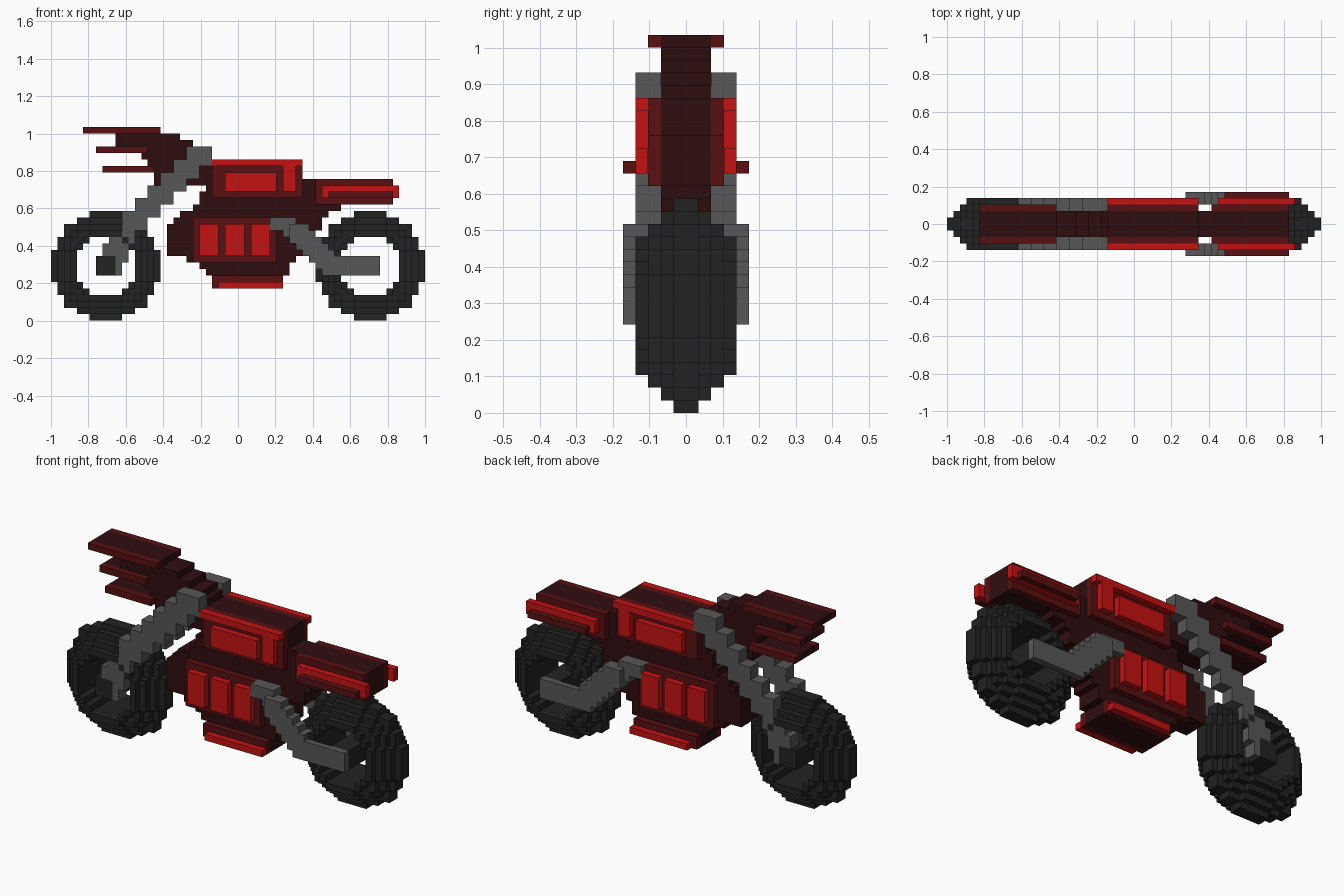
import bpy
import bmesh

if "Cube" in bpy.data.objects:
    bpy.data.objects.remove(bpy.data.objects["Cube"])

U = 2 / 58  # edge of one cube


def material(name, r, g, b):
    m = bpy.data.materials.new(name)
    m.diffuse_color = (r, g, b, 1)
    m.use_nodes = True
    m.node_tree.nodes["Principled BSDF"].inputs["Base Color"].default_value = m.diffuse_color
    return m


MAROON = material("maroon", 0.028, 0.004, 0.005)
DARK_RED = material("dark red", 0.095, 0.005, 0.006)
RED = material("bright red", 0.56, 0.006, 0.006)
GREY = material("metal grey", 0.095, 0.095, 0.095)
BLACK = material("tyre black", 0.016, 0.016, 0.016)

DIRS = {
    (1, 0, 0): ((1, 0, 0), (1, 1, 0), (1, 1, 1), (1, 0, 1)),
    (-1, 0, 0): ((0, 0, 0), (0, 0, 1), (0, 1, 1), (0, 1, 0)),
    (0, 1, 0): ((0, 1, 0), (0, 1, 1), (1, 1, 1), (1, 1, 0)),
    (0, -1, 0): ((0, 0, 0), (1, 0, 0), (1, 0, 1), (0, 0, 1)),
    (0, 0, 1): ((0, 0, 1), (1, 0, 1), (1, 1, 1), (0, 1, 1)),
    (0, 0, -1): ((0, 0, 0), (0, 1, 0), (1, 1, 0), (1, 0, 0)),
}
taken = set()  # cubes already used by an earlier part


def build(name, cells, mat):
    """Make one object from cubes, keeping only the outer faces."""
    cells = set(cells) - taken
    taken.update(cells)
    bm = bmesh.new()
    verts = {}
    for c in sorted(cells):
        for d, corners in DIRS.items():
            if tuple(a + b for a, b in zip(c, d)) in cells:
                continue
            face = []
            for k in corners:
                p = tuple(a + b for a, b in zip(c, k))
                if p not in verts:
                    verts[p] = bm.verts.new([q * U for q in p])
                face.append(verts[p])
            bm.faces.new(face)
    mesh = bpy.data.meshes.new(name)
    bm.to_mesh(mesh)
    bm.free()
    mesh.materials.append(mat)
    ob = bpy.data.objects.new(name, mesh)
    bpy.context.collection.objects.link(ob)


def slab(x0, x1, z0, z1, inner, outer):
    """Cubes of a side-view rectangle, on both sides between two depths."""
    return {(x, y, z) for x in range(x0, x1) for z in range(z0, z1)
            for d in range(inner, outer) for y in (d, -d - 1)}


def slabs(rects, inner, outer):
    return set().union(*(slab(*r, inner, outer) for r in rects))


# wheels: rings that get smaller towards the sides
def ring(cx):
    cells = set()
    for dx in range(-8, 9):
        for dz in range(-8, 9):
            d2 = dx * dx + dz * dz
            for layer in range(4):
                if 20.25 < d2 <= (8.5 - layer) ** 2:
                    cells |= {(cx + dx, y, 8 + dz) for y in (layer, -layer - 1)}
    return cells


# swing arms come first so that they stay in front of the tyre
build("swing_arm", slabs([(13, 22, 7, 10)], 4, 5)
      | slabs([(8, 11, 12, 15), (9, 12, 11, 14), (10, 13, 10, 13),
               (11, 14, 9, 12), (12, 15, 8, 11)], 3, 5)
      | slab(5, 9, 14, 16, 2, 4) | slab(7, 9, 13, 15, 2, 4), GREY)
build("front_tyre", ring(-21), BLACK)
build("rear_tyre", ring(20), BLACK)
build("front_hub", slab(-22, -19, 7, 10, 0, 4), BLACK)
build("rear_hub", slab(19, 22, 7, 10, 0, 4), BLACK)

# fork: stepped diagonal legs, then the drop to the hub
build("front_fork",
      slabs([(-8 - 2 * k, -4 - 2 * k, 24 - 2 * k, 27 - 2 * k) for k in range(6)]
            + [(-19, -16, 11, 14), (-20, -17, 9, 13), (-21, -18, 7, 12)], 2, 4), GREY)

# central body, as rows from the belly up to the tank
build("body_core", slabs([
    (-4, 7, 5, 7), (-5, 8, 7, 8), (-6, 8, 8, 9), (-8, 9, 9, 10), (-11, 10, 10, 11),
    (-11, 10, 11, 14), (-11, 13, 14, 15), (-10, 13, 15, 16), (-9, 14, 16, 17),
    (-7, 16, 17, 18), (-6, 12, 18, 20), (-5, 12, 20, 22), (-4, 10, 22, 25)], 0, 2), MAROON)
build("steering_neck", slabs([
    (-13, -4, 21, 23), (-13, -4, 23, 24), (-14, -4, 24, 25), (-15, -4, 25, 26),
    (-15, -5, 26, 27), (-19, -7, 27, 28), (-19, -9, 28, 29)], 0, 2), MAROON)

# three forward blades with rims
for i, (x0, x1, z) in enumerate([(-24, -12, 29), (-22, -14, 26), (-21, -13, 23)], 1):
    build(f"blade_{i}", slab(x0, x1, z, z + 1, 0, 2), MAROON)
    build(f"blade_rim_{i}", slab(x0, x1, z, z + 1, 2, 3), DARK_RED)

# fuel tank sides
build("tank_side", slab(-4, 10, 19, 25, 2, 3), DARK_RED)
build("tank_panel", slabs([(-2, 6, 20, 23), (-4, 10, 24, 25), (7, 9, 20, 24)], 3, 4), RED)

# seat
build("seat_core", slab(12, 24, 18, 22, 0, 2), MAROON)
build("seat_side", slab(12, 24, 18, 22, 2, 3), DARK_RED)
build("seat_trim", slab(13, 25, 19, 21, 3, 4), RED)
build("seat_rail", slab(14, 24, 19, 20, 4, 5), DARK_RED)

# engine block with three panels on each side
build("engine_side", slab(-7, 6, 9, 16, 2, 3), DARK_RED)
build("engine_panels", slabs([(x, x + 3, 10, 15) for x in (-6, -2, 2)], 3, 4), RED)

# belly
build("belly_side", slab(-4, 7, 5, 7, 2, 3), DARK_RED)
build("belly_trim", slab(-3, 7, 5, 6, 3, 4), RED)
